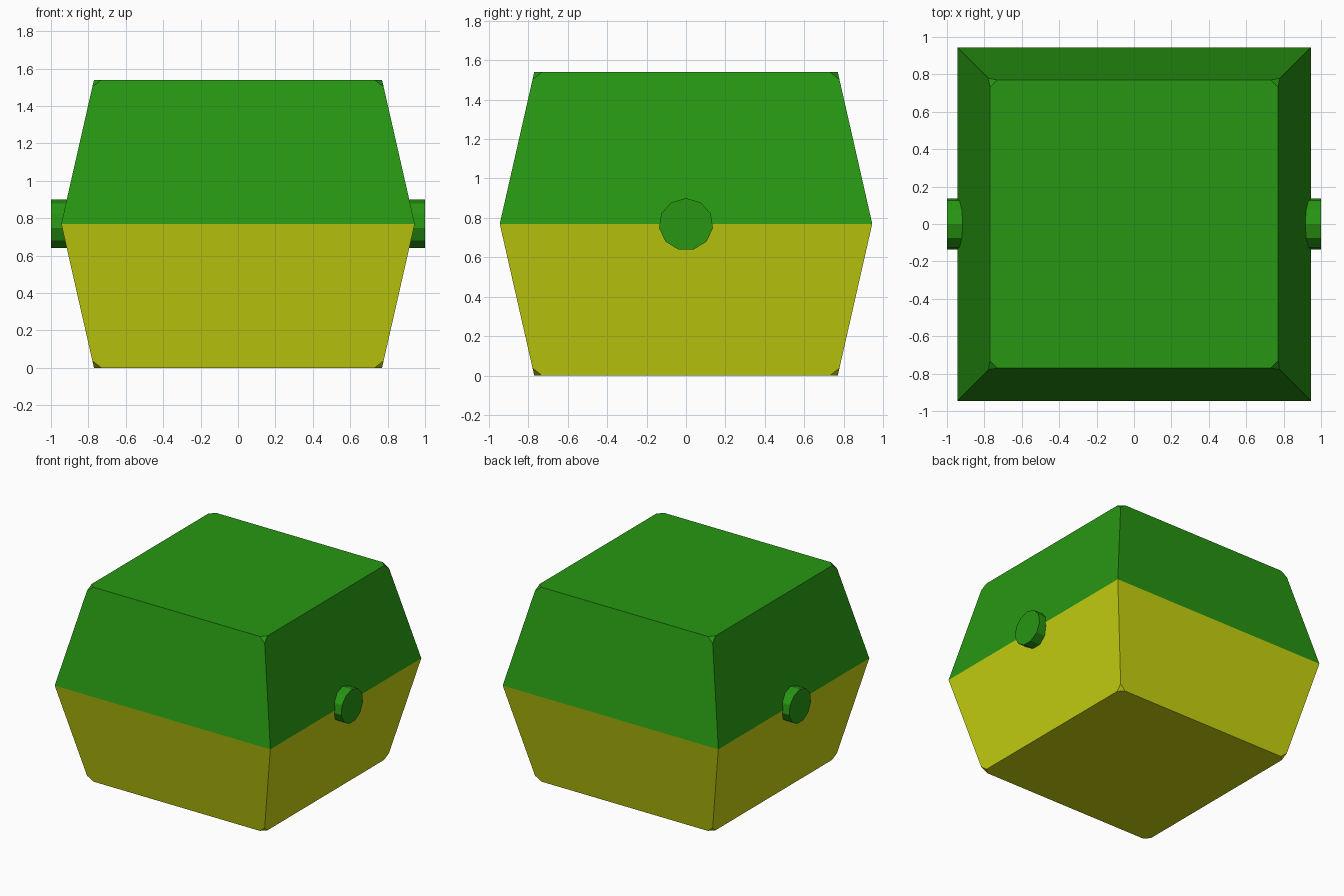
import bpy, bmesh, math
from mathutils import Matrix

if "Cube" in bpy.data.objects:
    bpy.data.objects.remove(bpy.data.objects["Cube"])

MID_Z, HEIGHT = 0.77, 1.54
WIDE, NARROW = 0.945, 0.77


def material(name, rgb):
    m = bpy.data.materials.new(name)
    m.diffuse_color = (*rgb, 1)
    m.use_nodes = True
    m.node_tree.nodes["Principled BSDF"].inputs["Base Color"].default_value = m.diffuse_color
    return m


def finish(bm, name, mat):
    bmesh.ops.recalc_face_normals(bm, faces=bm.faces)
    mesh = bpy.data.meshes.new(name)
    bm.to_mesh(mesh)
    bm.free()
    mesh.materials.append(mat)
    obj = bpy.data.objects.new(name, mesh)
    bpy.context.collection.objects.link(obj)
    return obj


def half_shell(name, end_z, mat):
    # Tapered half of the box, open at the middle seam, outer corners clipped
    bm = bmesh.new()
    bmesh.ops.create_cube(bm, size=2)
    for v in bm.verts:
        outer = v.co.z > 0
        half = NARROW if outer else WIDE
        v.co = (v.co.x * half, v.co.y * half, end_z if outer else MID_Z)
    seam = [f for f in bm.faces if all(abs(v.co.z - MID_Z) < 1e-4 for v in f.verts)]
    bmesh.ops.delete(bm, geom=seam, context='FACES_ONLY')
    corners = [v for v in bm.verts if abs(v.co.z - end_z) < 1e-4]
    bmesh.ops.bevel(bm, geom=corners, offset=0.04, segments=1,
                    profile=0.5, affect='VERTICES')
    return finish(bm, name, mat)


def peg(name, side, mat):
    # Short low-poly round peg with one corner pointing up
    bm = bmesh.new()
    n, ry, rz, cz = 11, 0.138, 0.1327, 0.767
    ring = []
    for i in range(n):
        a = 2 * math.pi * i / n
        ring.append(bm.verts.new((0.85 * side, ry * math.sin(a), cz + rz * math.cos(a))))
    face = bm.faces.new(ring)
    ext = bmesh.ops.extrude_face_region(bm, geom=[face], use_keep_orig=True)
    for v in ext['geom']:
        if isinstance(v, bmesh.types.BMVert):
            v.co.x = side
    return finish(bm, name, mat)


green = material("green", (0.021, 0.305, 0.006))
yellow = material("yellow", (0.58, 0.66, 0.005))

half_shell("upper_shell", HEIGHT, green)
half_shell("lower_shell", 0.0, yellow)
for side, label in ((1, "right"), (-1, "left")):
    peg(label + "_peg", side, green)
